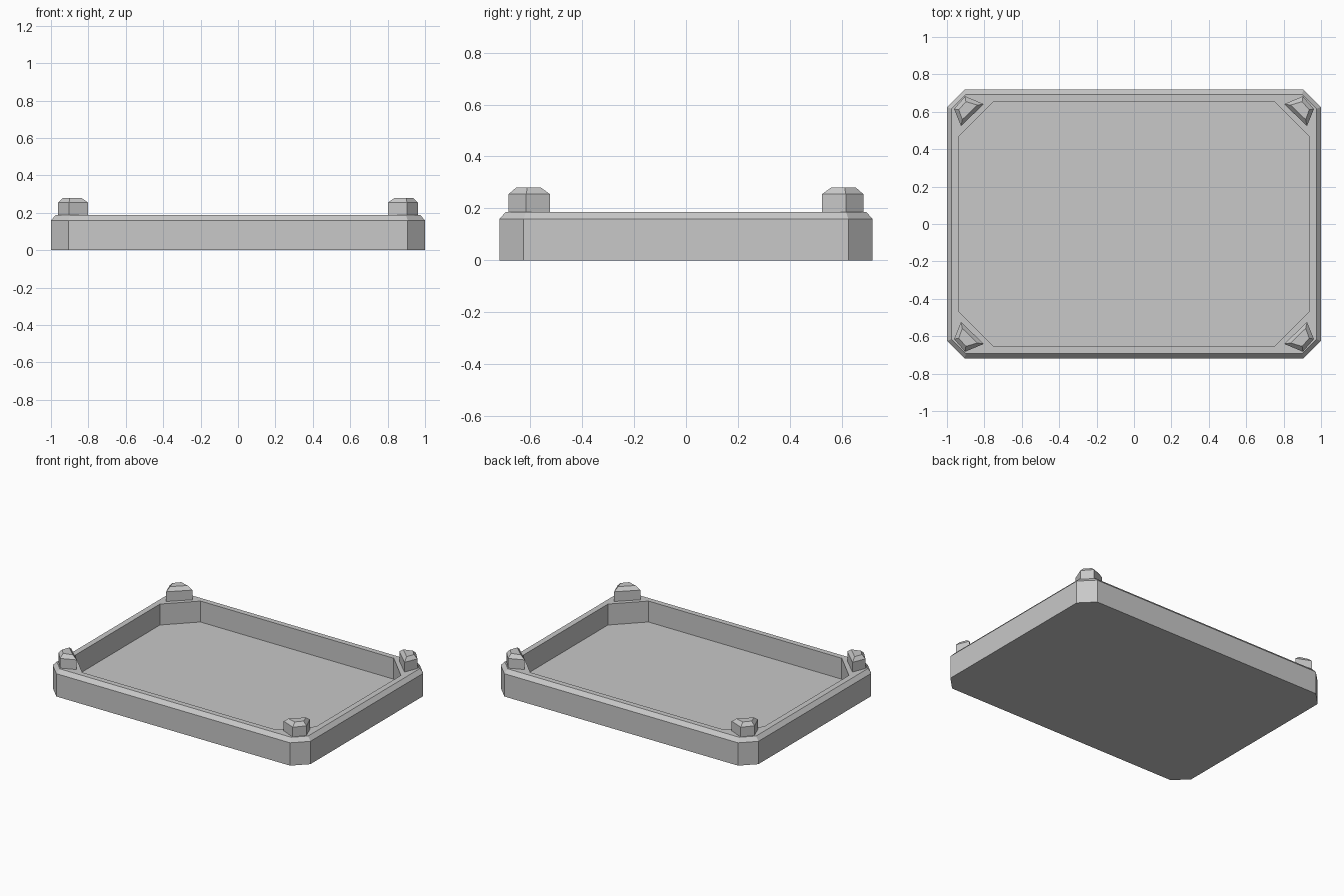
import bpy
import bmesh

cube = bpy.data.objects.get("Cube")
if cube:
    bpy.data.objects.remove(cube, do_unlink=True)

# Single plain grey for everything
grey = bpy.data.materials.new("plain grey")
grey.use_nodes = True
COLOUR = (0.58, 0.58, 0.58, 1)
grey.diffuse_color = COLOUR
grey.node_tree.nodes["Principled BSDF"].inputs["Base Color"].default_value = COLOUR


def octagon(hx, hy, cut):
    """Rectangle with 45 degree clipped corners, counter-clockwise."""
    return [(hx, cut - hy), (hx, hy - cut), (hx - cut, hy), (cut - hx, hy),
            (-hx, hy - cut), (-hx, cut - hy), (cut - hx, -hy), (hx - cut, -hy)]


def loft(name, sections):
    """Skin a stack of (outline, z) sections and cap both ends."""
    bm = bmesh.new()
    rings = [[bm.verts.new((x, y, z)) for x, y in outline] for outline, z in sections]
    n = len(rings[0])
    for low, high in zip(rings, rings[1:]):
        for i in range(n):
            j = (i + 1) % n
            bm.faces.new((low[i], low[j], high[j], high[i]))
    bm.faces.new(rings[0][::-1])
    bm.faces.new(rings[-1])
    bmesh.ops.recalc_face_normals(bm, faces=bm.faces)
    mesh = bpy.data.meshes.new(name)
    bm.to_mesh(mesh)
    bm.free()
    mesh.materials.append(grey)
    obj = bpy.data.objects.new(name, mesh)
    bpy.context.collection.objects.link(obj)
    return obj


# Tray: outer wall, bevelled lip, flat rim, then down to the recessed floor
RIM, FLOOR = 0.187, 0.04
recess = octagon(0.935, 0.655, 0.185)
loft("tray", [
    (octagon(1.0, 0.718, 0.093), 0),
    (octagon(1.0, 0.718, 0.093), 0.16),
    (octagon(0.975, 0.693, 0.077), RIM),
    (recess, RIM),
    (recess, FLOOR),
])

# Corner studs: wedge-shaped blocks with bevelled tops, one per corner
base = [(0.803, 0.641), (0.925, 0.524), (0.962, 0.615), (0.903, 0.683)]
top = [(0.837, 0.636), (0.918, 0.558), (0.937, 0.611), (0.899, 0.654)]
for side, sx in (("left", 1), ("right", -1)):
    for end, sy in (("front", -1), ("back", 1)):
        def mirrored(outline):
            return [(x * sx, y * sy) for x, y in outline]
        loft(f"{end}_{side}_stud", [
            (mirrored(base), RIM - 0.005),
            (mirrored(base), 0.255),
            (mirrored(top), 0.28),
        ])
